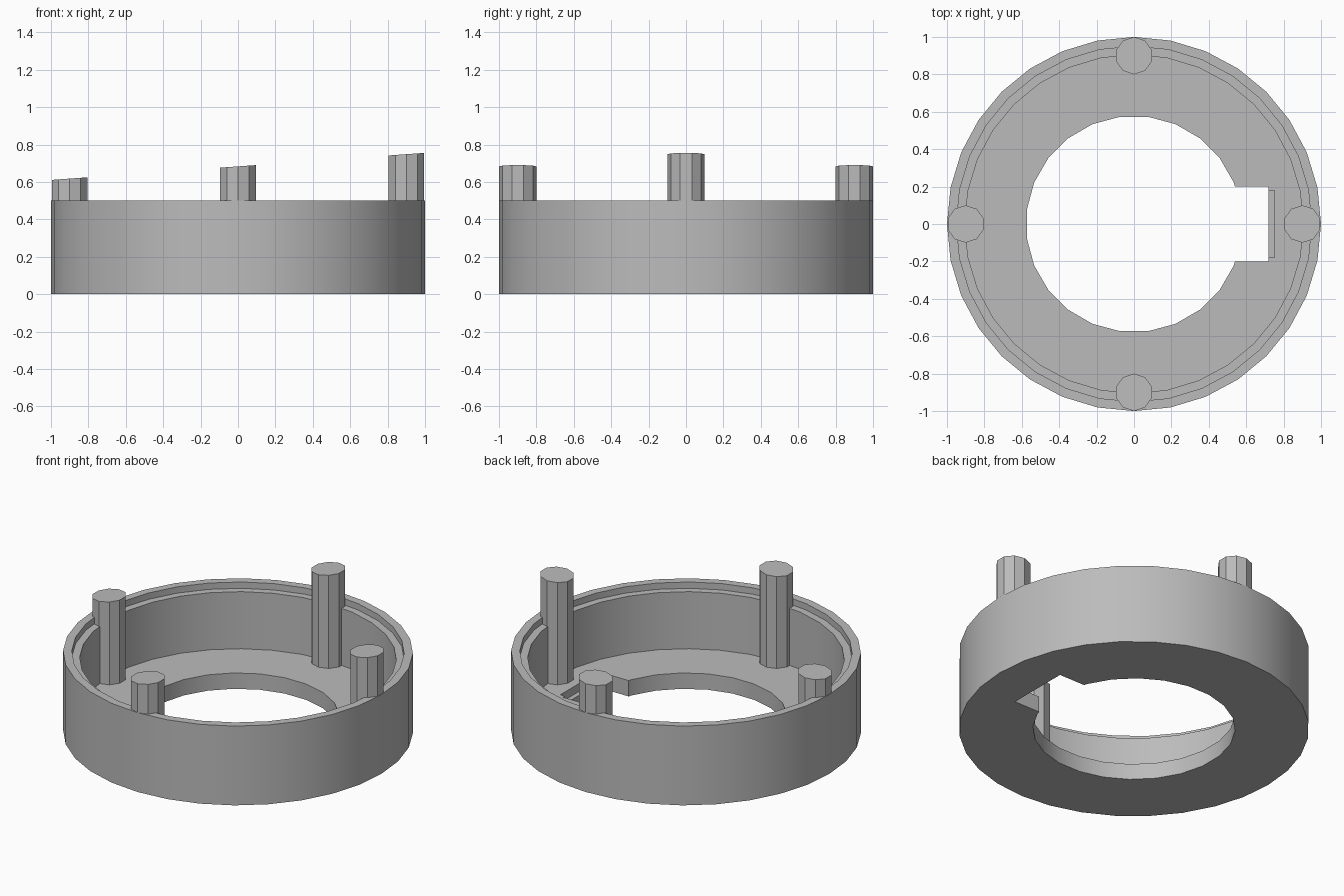
import bpy
from math import pi, radians

cube = bpy.data.objects.get("Cube")
if cube:
    bpy.data.objects.remove(cube, do_unlink=True)

grey = bpy.data.materials.new("plain grey")
grey.use_nodes = True
colour = (0.5, 0.5, 0.5, 1)
grey.diffuse_color = colour
grey.node_tree.nodes["Principled BSDF"].inputs["Base Color"].default_value = colour


def cylinder(name, radius, low, high, sides, x=0, y=0, turn=0):
    bpy.ops.mesh.primitive_cylinder_add(
        vertices=sides, radius=radius, depth=high - low,
        location=(x, y, (low + high) / 2), rotation=(0, 0, turn))
    bpy.ops.object.transform_apply(location=True, rotation=True, scale=True)
    obj = bpy.context.object
    obj.name = name
    obj.data.materials.append(grey)
    return obj


def box(name, x0, x1, half_width, low, high):
    bpy.ops.mesh.primitive_cube_add(size=1, location=((x0 + x1) / 2, 0, (low + high) / 2))
    obj = bpy.context.object
    obj.name = name
    obj.scale = (x1 - x0, 2 * half_width, high - low)
    bpy.ops.object.transform_apply(location=True, rotation=True, scale=True)
    obj.data.materials.append(grey)
    return obj


def smooth(obj):
    bpy.ops.object.select_all(action="DESELECT")
    obj.select_set(True)
    bpy.context.view_layer.objects.active = obj
    bpy.ops.object.shade_smooth_by_angle(angle=radians(30))


# Open round case, cut from a solid disc
case = cylinder("round_case", 1, 0, 0.5, 32)
cutters = [
    cylinder("cavity_cutter", 0.905, 0.1, 0.8, 32),
    cylinder("rim_step_cutter", 0.95, 0.46, 0.8, 32),
    cylinder("centre_hole_cutter", 0.578, -0.2, 0.3, 24, turn=pi / 24),
    box("side_slot_cutter", 0, 0.72, 0.2, -0.2, 0.3),
    box("slot_recess_cutter", 0.6, 0.75, 0.18, 0.05, 0.3),
]
for cutter in cutters:
    bpy.context.view_layer.objects.active = case
    cut = case.modifiers.new(cutter.name, "BOOLEAN")
    cut.operation = "DIFFERENCE"
    cut.solver = "EXACT"
    cut.object = cutter
    bpy.ops.object.modifier_apply(modifier=cut.name)
    bpy.data.objects.remove(cutter, do_unlink=True)
smooth(case)

# Four posts whose tops lie on one slanted plane
posts = {"left_post": (0.9, 0), "right_post": (-0.9, 0),
         "back_post": (0, 0.9), "front_post": (0, -0.9)}
for name, (x, y) in posts.items():
    post = cylinder(name, 0.1, 0.08, 0.7, 10, x, y)
    for vert in post.data.vertices:
        if vert.co.z > 0.5:
            vert.co.z = 0.683 + 0.0725 * vert.co.x
    smooth(post)
